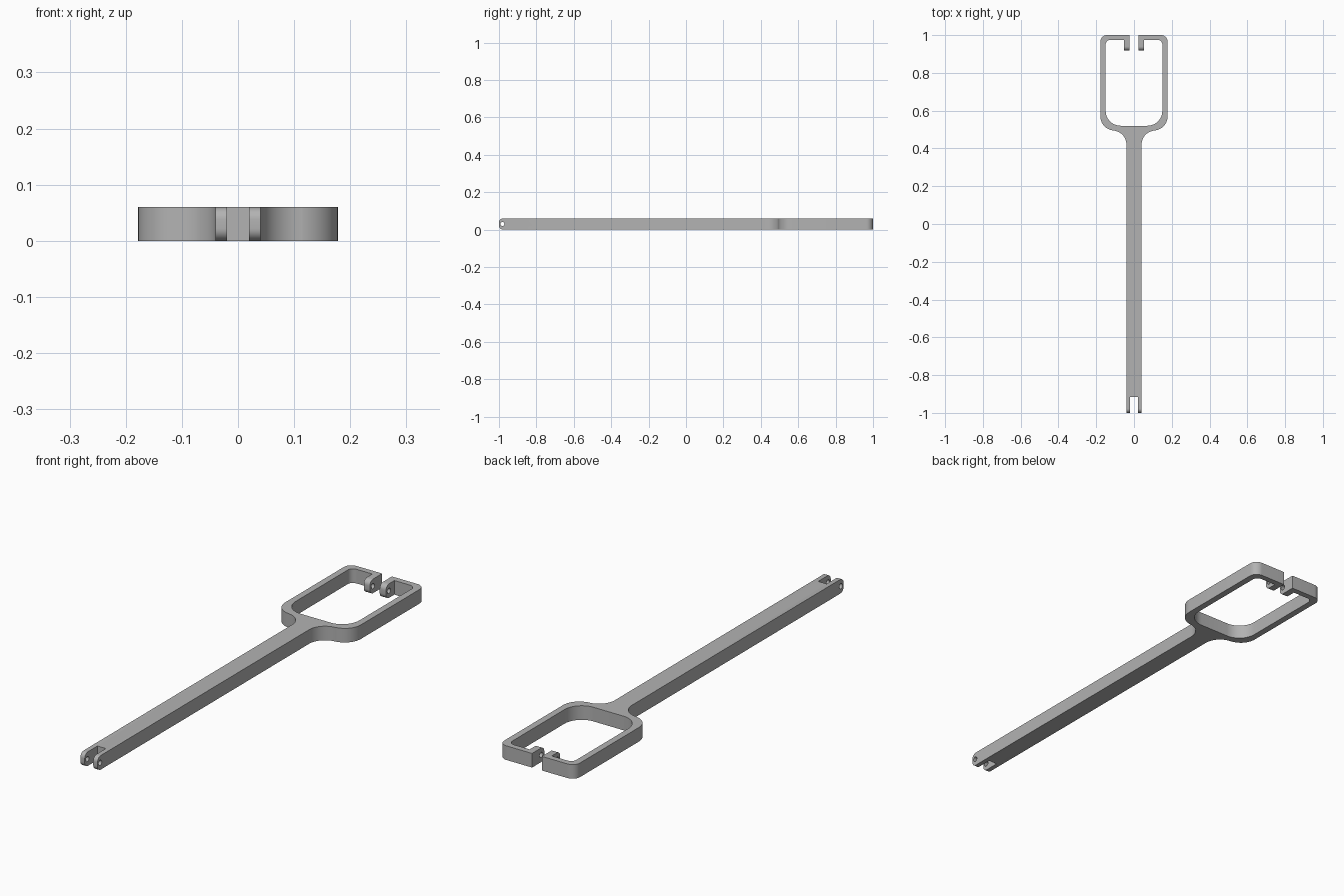
import bpy, bmesh
from math import sin, cos, radians

HEIGHT = 0.06
TIP_Y, TAB_Y = -1.0, 0.918

cube = bpy.data.objects.get("Cube")
if cube:
    bpy.data.objects.remove(cube, do_unlink=True)

grey = bpy.data.materials.new("plain grey")
grey.use_nodes = True
colour = (0.45, 0.45, 0.45, 1)
grey.diffuse_color = colour
grey.node_tree.nodes["Principled BSDF"].inputs["Base Color"].default_value = colour


def arc(cx, cy, r, start, end, steps=12):
    angles = [radians(start + (end - start) * i / steps) for i in range(steps + 1)]
    return [(cx + r * cos(a), cy + r * sin(a)) for a in angles]


# Right half of the outline, from the fork slot round to the inside of the frame
half = [(0.02, -0.915), (0.02, TIP_Y), (0.04, TIP_Y)]
half += arc(0.115, 0.42, 0.075, 180, 90)      # neck fillet
half += arc(0.103, 0.57, 0.075, -90, 0)       # outer lower corner
half += arc(0.143, 0.965, 0.035, 0, 90)       # outer upper corner
half += [(0.023, 1), (0.023, TAB_Y), (0.052, TAB_Y), (0.052, 0.975)]
half += arc(0.125, 0.95, 0.025, 90, 0)        # inner upper corner
half += arc(0.07, 0.6, 0.08, 0, -90)          # inner lower corner
outline = half + [(-x, y) for x, y in reversed(half)]

# Extrude the outline into the body
bm = bmesh.new()
base = bm.faces.new([bm.verts.new((x, y, 0)) for x, y in outline])
top = bmesh.ops.extrude_face_region(bm, geom=[base])["geom"]
bmesh.ops.translate(bm, vec=(0, 0, HEIGHT),
                    verts=[g for g in top if isinstance(g, bmesh.types.BMVert)])
bmesh.ops.recalc_face_normals(bm, faces=bm.faces)

# Round the ends of the fork prongs and the hooked tabs
tips = [e for e in bm.edges
        if any(all(abs(v.co.y - y) < 1e-4 for v in e.verts) for y in (TIP_Y, TAB_Y))
        and abs(e.verts[0].co.z - e.verts[1].co.z) < 1e-4]
bmesh.ops.bevel(bm, geom=tips, offset=0.022, segments=8, profile=0.5, affect='EDGES')

mesh = bpy.data.meshes.new("forked_frame_arm")
bm.to_mesh(mesh)
bm.free()
mesh.materials.append(grey)
arm = bpy.data.objects.new("forked_frame_arm", mesh)
bpy.context.collection.objects.link(arm)

# Drill the pin holes across the prongs and the tabs
for name, y in (("prong_pin_hole", TIP_Y + 0.018), ("tab_pin_hole", TAB_Y + 0.02)):
    bpy.ops.mesh.primitive_cylinder_add(vertices=24, radius=0.011, depth=0.12,
                                        location=(0, y, HEIGHT / 2),
                                        rotation=(0, radians(90), 0))
    cutter = bpy.context.object
    cutter.name = name
    cutter.hide_render = True
    cutter.data.materials.append(grey)
    drill = arm.modifiers.new(name, 'BOOLEAN')
    drill.operation = 'DIFFERENCE'
    drill.solver = 'EXACT'
    drill.object = cutter
    bpy.ops.object.select_all(action='DESELECT')
    bpy.context.view_layer.objects.active = arm
    arm.select_set(True)
    bpy.ops.object.modifier_apply(modifier=drill.name)
    bpy.data.objects.remove(cutter, do_unlink=True)

bpy.ops.object.shade_smooth_by_angle(angle=radians(30))
